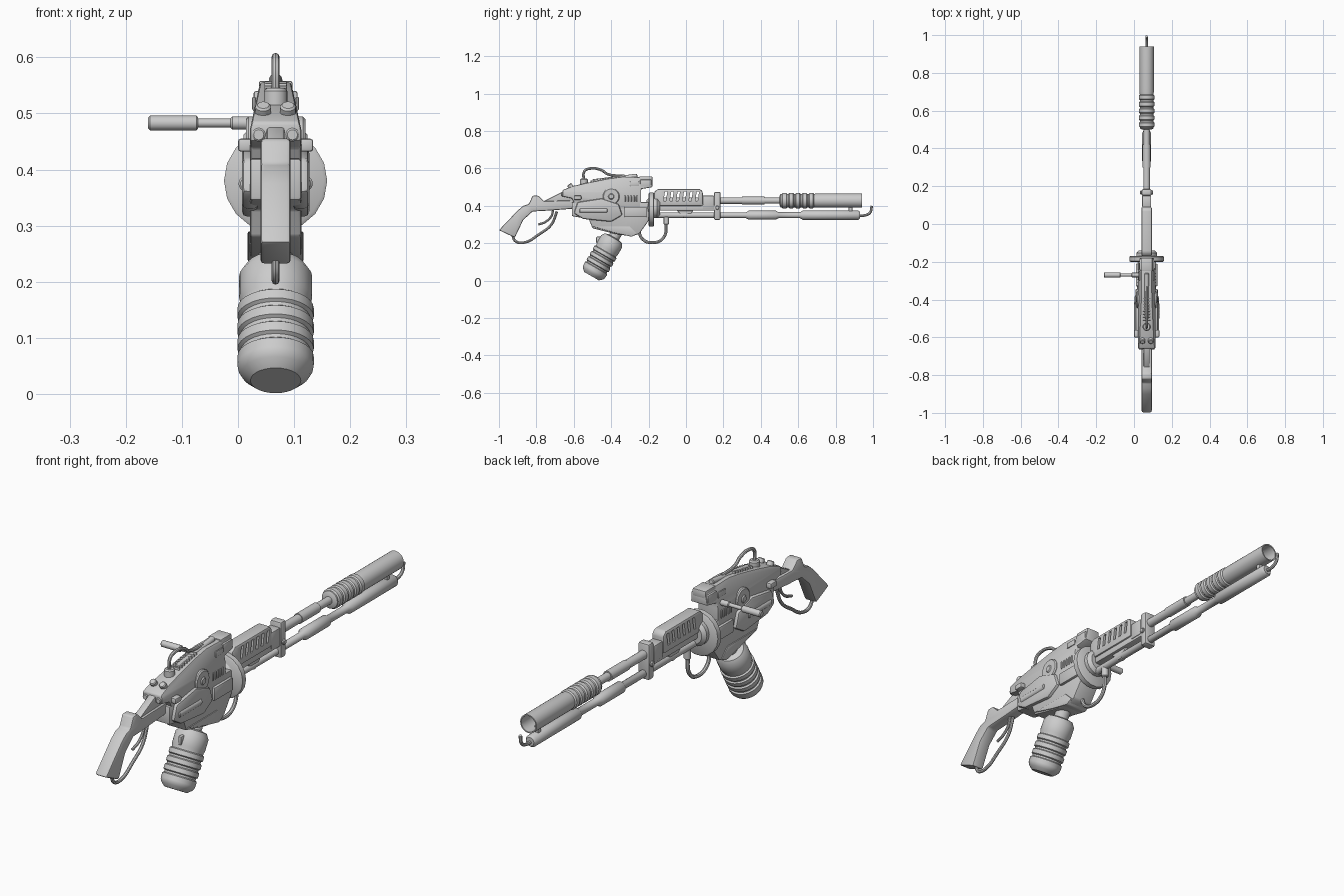
import bpy, bmesh, math
from mathutils import Vector

old = bpy.data.objects.get("Cube")
if old:
    bpy.data.objects.remove(old, do_unlink=True)

CX = 0.067          # x of the long axis
BARREL_Z = 0.428
TUBE_Z = 0.35
parts = []

metal = bpy.data.materials.new("plain_grey")
metal.use_nodes = True
grey = (0.6, 0.6, 0.6, 1)
metal.diffuse_color = grey
metal.node_tree.nodes["Principled BSDF"].inputs["Base Color"].default_value = grey


def register(name, data):
    obj = bpy.data.objects.new(name, data)
    obj.location.x = CX
    data.materials.append(metal)
    bpy.context.collection.objects.link(obj)
    parts.append(obj)
    return obj


def from_bmesh(name, bm, bevel=0):
    bmesh.ops.recalc_face_normals(bm, faces=bm.faces)
    mesh = bpy.data.meshes.new(name)
    bm.to_mesh(mesh)
    bm.free()
    obj = register(name, mesh)
    if bevel:
        mod = obj.modifiers.new("edge_bevel", "BEVEL")
        mod.width, mod.segments, mod.limit_method = bevel, 2, "ANGLE"
    return obj


def plate(name, outline, x0, x1, bevel=0.005, shoulder=None, top_scale=1):
    """Side outline (y, z) extruded from x0 to x1, optionally narrowing above a shoulder height."""
    bm = bmesh.new()
    face = bm.faces.new([bm.verts.new((x0, y, z)) for y, z in outline])
    grown = bmesh.ops.extrude_face_region(bm, geom=[face])["geom"]
    bmesh.ops.translate(bm, vec=(x1 - x0, 0, 0), verts=[g for g in grown if isinstance(g, bmesh.types.BMVert)])
    if shoulder:
        bmesh.ops.bisect_plane(bm, geom=bm.verts[:] + bm.edges[:] + bm.faces[:],
                               plane_co=(0, 0, shoulder), plane_no=(0, 0, 1))
        top = max(v.co.z for v in bm.verts)
        for v in bm.verts:
            k = max(0, (v.co.z - shoulder) / (top - shoulder))
            v.co.x *= 1 + (top_scale - 1) * k
    return from_bmesh(name, bm, bevel)


def box(name, y, z, half, bevel=0.004, x=None):
    x0, x1 = x or (-half, half)
    return plate(name, [(y[0], z[0]), (y[1], z[0]), (y[1], z[1]), (y[0], z[1])], x0, x1, bevel)


def lathe(name, profile, origin, direction, sides=24):
    """Turned part: (distance, radius) pairs along a direction."""
    bm = bmesh.new()
    turn = Vector(direction).to_track_quat("Z", "Y")
    rings = []
    for t, r in profile:
        ring = []
        for i in range(sides):
            a = math.tau * i / sides
            ring.append(bm.verts.new(Vector(origin) + turn @ Vector((r * math.cos(a), r * math.sin(a), t))))
        rings.append(ring)
    for a, b in zip(rings, rings[1:]):
        for i in range(sides):
            j = (i + 1) % sides
            bm.faces.new((a[i], a[j], b[j], b[i]))
    bm.faces.new(rings[0])
    bm.faces.new(rings[-1])
    return from_bmesh(name, bm)


def rod(name, start, end, r, sides=20):
    start, end = Vector(start), Vector(end)
    length = (end - start).length
    c = min(r * 0.25, length * 0.2)
    return lathe(name, [(0, r - c), (c, r), (length - c, r), (length, r - c)], start, end - start, sides)


def hose(name, path, r):
    curve = bpy.data.curves.new(name, "CURVE")
    curve.dimensions, curve.bevel_depth, curve.bevel_resolution = "3D", r, 2
    curve.resolution_u, curve.use_fill_caps = 6, True
    spline = curve.splines.new("BEZIER")
    spline.bezier_points.add(len(path) - 1)
    for p, (y, z) in zip(spline.bezier_points, path):
        p.co = (0, y, z)
        p.handle_left_type = p.handle_right_type = "AUTO"
    return register(name, curve)


# Stock, lever and trigger
plate("stock", [(-1, .27), (-.9, .375), (-.87, .4), (-.84, .41), (-.82, .455), (-.79, .455), (-.76, .425),
                (-.6, .43), (-.6, .385), (-.73, .375), (-.82, .37), (-.87, .325), (-.915, .23)],
      -.027, .027, .007)
plate("rear_tang", [(-.77, .42), (-.66, .475), (-.6, .475), (-.6, .42)], -.016, .016)
hose("loop_lever", [(-.93, .25), (-.91, .21), (-.86, .205), (-.79, .245), (-.72, .3), (-.69, .37)], .007)
hose("trigger", [(-.79, .3), (-.75, .315), (-.72, .345), (-.71, .38)], .006)

# Receiver
plate("upper_receiver", [(-.66, .45), (-.66, .485), (-.6, .507), (-.53, .523), (-.42, .545), (-.34, .556),
                         (-.2, .553), (-.18, .54), (-.18, .5), (-.24, .49), (-.24, .38), (-.58, .38), (-.61, .44)],
      -.046, .046, .006, shoulder=.47, top_scale=.6)
plate("lower_receiver", [(-.61, .42), (-.61, .345), (-.52, .33), (-.5, .28), (-.38, .25), (-.29, .237),
                         (-.25, .25), (-.2, .32), (-.2, .42)], -.046, .046, .006)
plate("receiver_keel", [(-.5, .29), (-.38, .255), (-.29, .235), (-.26, .25), (-.3, .29)], -.05, .05, .004)
box("front_sight_block", (-.25, -.18), (.525, .558), .03)
box("sight_band", (-.245, -.185), (.5, .54), .039)
rod("top_rib", (0, -.5, .53), (0, -.26, .56), .012)
for i in range(8):
    y = -.51 + i * .016
    box(f"top_vent_{i}", (y, y + .007), (.52, .536 + i * .003), .02, .002)

# Side details, same on both flanks
for side, s in (("left", 1), ("right", -1)):
    def flank(name, y, z, outer):
        box(f"{side}_{name}", y, z, 0, .005, x=sorted((s * .035, s * outer)))
    plate(f"{side}_side_pod", [(-.6, .36), (-.55, .33), (-.4, .315), (-.34, .35), (-.36, .41), (-.45, .44), (-.58, .42)],
          *sorted((s * .03, s * .06)), .01)
    flank("front_pod", (-.33, -.21), (.34, .395), .057)
    flank("upper_lug", (-.6, -.56), (.432, .455), .067)
    flank("front_lug", (-.3, -.25), (.505, .53), .042)
    rod(f"{side}_round_cover", (s * .03, -.4, .45), (s * .053, -.4, .45), .045)
    rod(f"{side}_cover_hub", (s * .03, -.4, .45), (s * .057, -.4, .45), .016)
    rod(f"{side}_side_cylinder", (s * .052, -.57, .375), (s * .052, -.42, .375), .014)
    rod(f"{side}_rear_bolt", (s * .022, -.6, .48), (s * .022, -.625, .515), .014)
    rod(f"{side}_rear_pin", (s * .03, -.665, .462), (s * .03, -.58, .462), .012)
    for i in range(5):
        y = -.33 + i * .016
        flank(f"grille_bar_{i}", (y, y + .008), (.42, .455), .05)

# Side handle
Y, Z = -.27, .483
for name, a, b, r in (("handle_collar", -.04, -.08, .012), ("handle_rod", -.07, -.145, .008),
                      ("handle_grip", -.138, -.227, .0135)):
    rod(name, (a, Y, Z), (b, Y, Z), r, 14)

# Ribbed canister hanging below
profile = [(0, .045), (.014, .061), (.025, .067)]
for i in range(4):
    t = .032 + i * .033
    profile += [(t, .068), (t + .018, .068), (t + .022, .062), (t + .029, .062)]
profile += [(.17, .065), (.215, .065), (.235, .052), (.24, .03), (.3, .03)]
lathe("canister", profile, (0, -.505, .024), (0, .5, .866), 28)
box("canister_catch", (-.48, -.4), (.2, .235), .007)

# Round guard plate and fore-end
lathe("guard_disc", [(0, .086), (.004, .092), (.026, .092), (.03, .086)], (0, -.2, .38), (0, 1, 0), 18)
rod("disc_hub", (0, -.21, .39), (0, -.14, .39), .055, 18)
shroud = plate("barrel_shroud", [(-.17, .4), (.09, .4), (.09, .475), (.075, .49), (-.15, .49), (-.17, .475)],
               -.028, .028, .008)
slots = bmesh.new()
for i in range(6):
    bmesh.ops.create_cube(slots, size=1)
    slots.verts.ensure_lookup_table()
    for v in slots.verts[-8:]:
        v.co = (v.co.x * .2, v.co.y * .013 - .11 + i * .034 + v.co.z * .008, v.co.z * .05 + .452)
cutter = from_bmesh("slot_cutter", slots)
cutter.hide_render = True
parts.remove(cutter)
cut = shroud.modifiers.new("slots", "BOOLEAN")
cut.object, cut.operation, cut.solver = cutter, "DIFFERENCE", "EXACT"
box("fore_rail", (-.17, .16), (.375, .405), .021)
plate("rail_brace", [(-.05, .375), (.04, .375), (.01, .335), (-.01, .335)], -.012, .012)
box("barrel_clamp", (.15, .185), (.325, .475), .026, .008)
box("clamp_block", (.09, .15), (.385, .455), .024)
rod("clamp_bolt", (-.034, .167, .39), (.034, .167, .39), .011)

# Barrel and open muzzle
lathe("barrel", [(0, .018), (.42, .018), (.42, .021), (.54, .021), (.54, .016), (.75, .016)],
      (0, -.12, BARREL_Z), (0, 1, 0))
muzzle = [(0, .024), (.006, .036)]
for i in range(5):
    t = .012 + i * .036
    muzzle += [(t, .036), (t + .005, .041), (t + .024, .041), (t + .029, .036)]
muzzle += [(.2, .038), (.44, .038), (.44, .033), (.24, .033)]
lathe("muzzle", muzzle, (0, .5, BARREL_Z), (0, 1, 0), 28)

# Lower gas tube with two sleeves and a hooked end
lathe("lower_tube", [(0, .015), (.49, .015), (.505, .024), (.65, .024), (.665, .016), (.78, .016),
                     (.795, .025), (1.09, .025), (1.1, .018)], (0, -.17, TUBE_Z), (0, 1, 0))
hose("end_hook", [(.9, TUBE_Z), (.96, TUBE_Z), (.985, .365), (.993, .4)], .007)
box("tube_bracket", (.87, .89), (.36, .4), .01)

# Hoses above and below
rod("top_hose_base", (0, -.545, .5), (0, -.545, .545), .021)
hose("top_hose", [(-.545, .53), (-.543, .585), (-.51, .6), (-.45, .59), (-.42, .57), (-.33, .56)], .007)
rod("lower_hose_fitting", (0, -.105, .3), (0, -.105, .345), .014)
hose("lower_hose", [(-.255, .28), (-.235, .225), (-.18, .203), (-.12, .23), (-.105, .32)], .008)

# Bake modifiers and curves, then shade
bpy.ops.object.select_all(action="DESELECT")
for obj in parts:
    obj.select_set(True)
bpy.context.view_layer.objects.active = shroud
bpy.ops.object.convert(target="MESH")
bpy.ops.object.shade_smooth_by_angle(angle=math.radians(35))
bpy.data.objects.remove(cutter, do_unlink=True)
